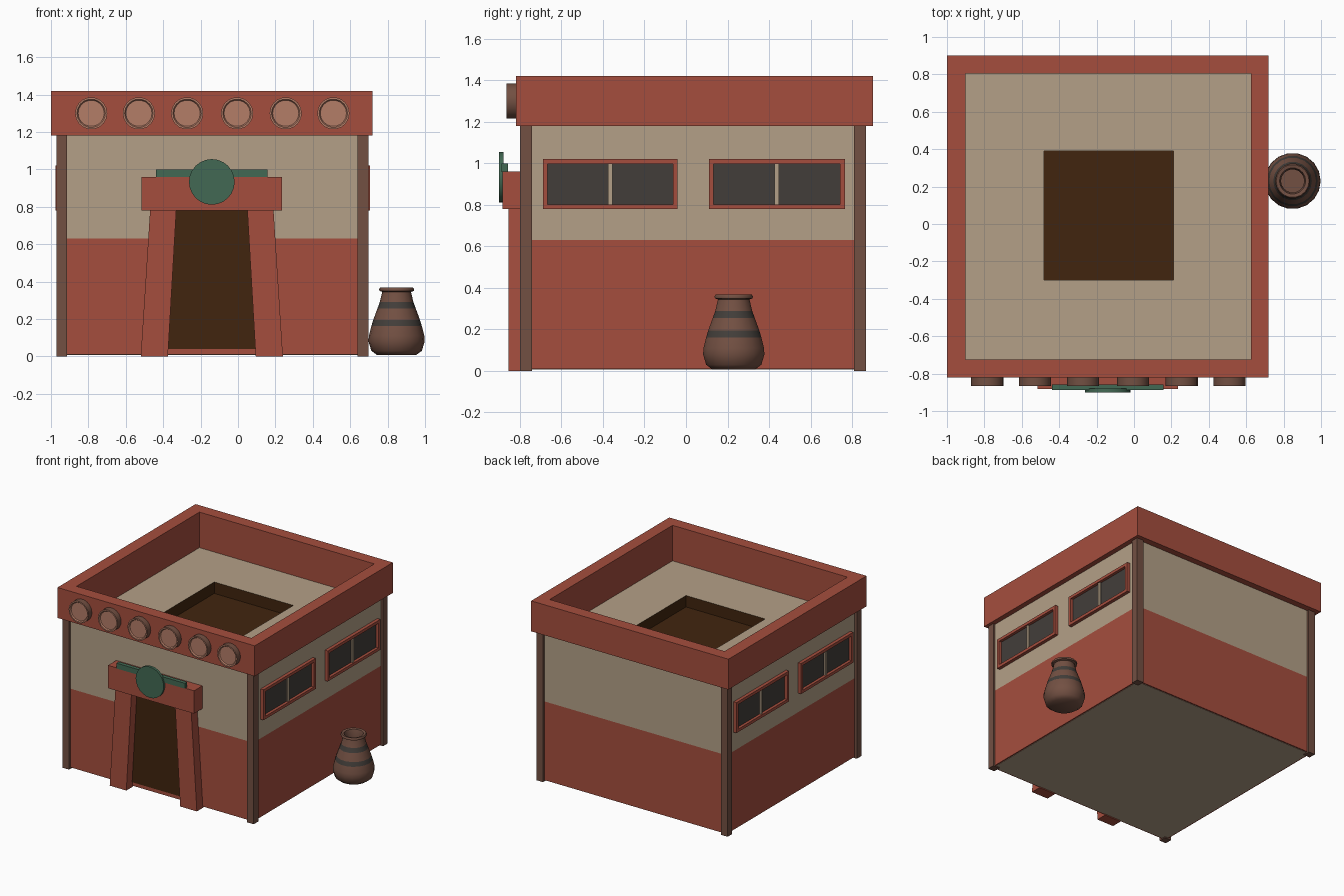
import bpy, bmesh, math
from mathutils import Matrix, Vector

if "Cube" in bpy.data.objects:
    bpy.data.objects.remove(bpy.data.objects["Cube"])


def mat(name, rgb):
    m = bpy.data.materials.new(name)
    m.diffuse_color = (*rgb, 1)
    m.use_nodes = True
    m.node_tree.nodes["Principled BSDF"].inputs["Base Color"].default_value = m.diffuse_color
    return m


RED = mat("red clay", (0.376, 0.076, 0.048))
TAN = mat("tan plaster", (0.456, 0.352, 0.242))
BROWN = mat("brown wood", (0.17, 0.08, 0.055))
LIGHT = mat("cut wood", (0.456, 0.205, 0.136))
GREEN = mat("green stone", (0.055, 0.141, 0.087))
DARK = mat("dark opening", (0.053, 0.018, 0.0045))
GREY = mat("charcoal", (0.055, 0.048, 0.042))


def finish(name, bm, mats, recalc=True):
    if recalc:
        bmesh.ops.recalc_face_normals(bm, faces=bm.faces)
    me = bpy.data.meshes.new(name)
    bm.to_mesh(me)
    bm.free()
    for m in mats:
        me.materials.append(m)
    ob = bpy.data.objects.new(name, me)
    bpy.context.collection.objects.link(ob)
    return ob


def box(name, x0, x1, y0, y1, z0, z1, m):
    bm = bmesh.new()
    bmesh.ops.create_cube(bm, size=1)
    for v in bm.verts:
        v.co = Vector(((x0 + x1) / 2 + v.co.x * (x1 - x0),
                       (y0 + y1) / 2 + v.co.y * (y1 - y0),
                       (z0 + z1) / 2 + v.co.z * (z1 - z0)))
    return finish(name, bm, [m])


def ring(name, outer, inner, d0, d1, m, inner_m=None, place=lambda a, b, d: (a, b, d)):
    """Rectangular frame; rects are (a0, a1, b0, b1), extruded from d0 to d1."""
    bm = bmesh.new()
    loops = []
    for r, d in ((outer, d0), (outer, d1), (inner, d1), (inner, d0)):
        a0, a1, b0, b1 = r
        loops.append([bm.verts.new(place(a, b, d))
                      for a, b in ((a0, b0), (a1, b0), (a1, b1), (a0, b1))])
    for k in range(4):
        p, q = loops[k], loops[(k + 1) % 4]
        for i in range(4):
            j = (i + 1) % 4
            f = bm.faces.new((p[i], p[j], q[j], q[i]))
            f.material_index = 1 if (k == 2 and inner_m) else 0
    return finish(name, bm, [m] + ([inner_m] if inner_m else []))


def prism(name, pts, y0, y1, m):
    bm = bmesh.new()
    f = bm.faces.new([bm.verts.new((x, y0, z)) for x, z in pts])
    ext = bmesh.ops.extrude_face_region(bm, geom=[f])["geom"]
    for v in ext:
        if isinstance(v, bmesh.types.BMVert):
            v.co.y = y1
    return finish(name, bm, [m])


def lathe(name, profile, n, loc, mats, rule, to_front=False, smooth=40):
    """Spin (radius, height) points; rule(i) gives the material of band i."""
    bm = bmesh.new()
    rows = []
    for r, h in profile:
        if r == 0:
            rows.append([bm.verts.new((0, 0, h))] * n)
        else:
            rows.append([bm.verts.new((r * math.cos(t), r * math.sin(t), h))
                         for t in (2 * math.pi * i / n for i in range(n))])
    for k in range(len(rows) - 1):
        p, q = rows[k], rows[k + 1]
        for i in range(n):
            j = (i + 1) % n
            vs = list(dict.fromkeys((p[i], p[j], q[j], q[i])))
            bm.faces.new(vs).material_index = rule(k)
    if to_front:
        bm.transform(Matrix.Rotation(math.pi / 2, 4, 'X'))
    bm.transform(Matrix.Translation(loc))
    ob = finish(name, bm, mats)
    bpy.ops.object.select_all(action='DESELECT')
    ob.select_set(True)
    bpy.context.view_layer.objects.active = ob
    bpy.ops.object.shade_smooth_by_angle(angle=math.radians(smooth))
    return ob


# Walls: red lower band, tan upper band
WALL = (-0.95, 0.68, -0.78, 0.85)
WALL_IN = (-0.93, 0.66, -0.76, 0.83)
ring("lower_wall", WALL, WALL_IN, 0.01, 0.63, RED)
ring("upper_wall", WALL, WALL_IN, 0.63, 1.18, TAN)
box("floor", -0.94, 0.67, -0.77, 0.84, 0.008, 0.03, TAN)

# Corner posts
for x in (-0.97, 0.64):
    for y in (-0.80, 0.81):
        box("corner_post", x, x + 0.057, y, y + 0.057, 0, 1.18, BROWN)

# Parapet and its lining down to the roof
PAR_IN = (-0.90, 0.625, -0.725, 0.805)
ring("parapet", (-1, 0.72, -0.82, 0.90), PAR_IN, 1.18, 1.42, RED)
ring("parapet_lining", WALL_IN, PAR_IN, 1.10, 1.18, RED)

# Roof with a sunken dark opening
ring("roof", WALL_IN, (-0.48, 0.21, -0.30, 0.39), 1.04, 1.14, TAN, DARK)
box("roof_opening_floor", -0.49, 0.22, -0.31, 0.40, 1.03, 1.05, DARK)

# Round beam ends along the front of the parapet
for x in (-0.785, -0.53, -0.272, -0.005, 0.255, 0.51):
    lathe("beam_end", [(0, 0), (0.086, 0), (0.086, 0.047), (0.076, 0.047), (0.07, 0.038), (0, 0.038)],
          18, (x, -0.818, 1.30), [BROWN, LIGHT], lambda k: int(k >= 2), True)

# Doorway: dark plate, sloped jambs, lintel, threshold
C = -0.14
prism("door_opening", [(C - 0.25, 0.04), (C + 0.25, 0.04), (C + 0.2, 0.79), (C - 0.2, 0.79)],
      -0.786, -0.778, DARK)
for s in (-1, 1):
    prism("door_jamb", [(C + s * 0.235, 0), (C + s * 0.38, 0), (C + s * 0.33, 0.78), (C + s * 0.19, 0.78)],
          -0.855, -0.77, RED)
box("lintel", C - 0.375, C + 0.375, -0.883, -0.77, 0.78, 0.96, RED)

# Green ornament over the door
box("ornament_bar", C - 0.298, C + 0.298, -0.888, -0.858, 0.958, 1.0, GREEN)
lathe("ornament_disc", [(0, 0), (0.122, 0), (0.122, 0.02), (0, 0.02)], 24,
      (C, -0.88, 0.933), [GREEN], lambda k: 0, True)

# Side windows, two on each side wall
for wx, s in ((0.68, 1), (-0.95, -1)):
    put = lambda a, b, d: (wx + s * d, a, b)
    for y0, y1 in ((-0.69, -0.04), (0.11, 0.765)):
        ring("window_frame", (y0, y1, 0.78, 1.02), (y0 + 0.023, y1 - 0.023, 0.803, 0.997),
             -0.01, 0.026, RED, place=put)
        xs = sorted((wx - s * 0.004, wx + s * 0.004))
        box("window_pane", xs[0], xs[1], y0 + 0.02, y1 - 0.02, 0.80, 1.0, GREY)
        xs = sorted((wx, wx + s * 0.016))
        yc = (y0 + y1) / 2
        box("window_bar", xs[0], xs[1], yc - 0.01, yc + 0.01, 0.80, 1.0, TAN)

# Clay pot with two dark stripes
pot = [(0, 0.008), (0.105, 0.008), (0.135, 0.03), (0.15, 0.08), (0.148, 0.11), (0.135, 0.162),
       (0.125, 0.195), (0.103, 0.255), (0.09, 0.29), (0.077, 0.345), (0.092, 0.35),
       (0.094, 0.36), (0.088, 0.368), (0.07, 0.364), (0.062, 0.33), (0.062, 0.29), (0, 0.29)]
lathe("clay_pot", pot, 18, (0.848, 0.23, 0), [BROWN, GREY], lambda k: int(k in (5, 7)), False, 50)
